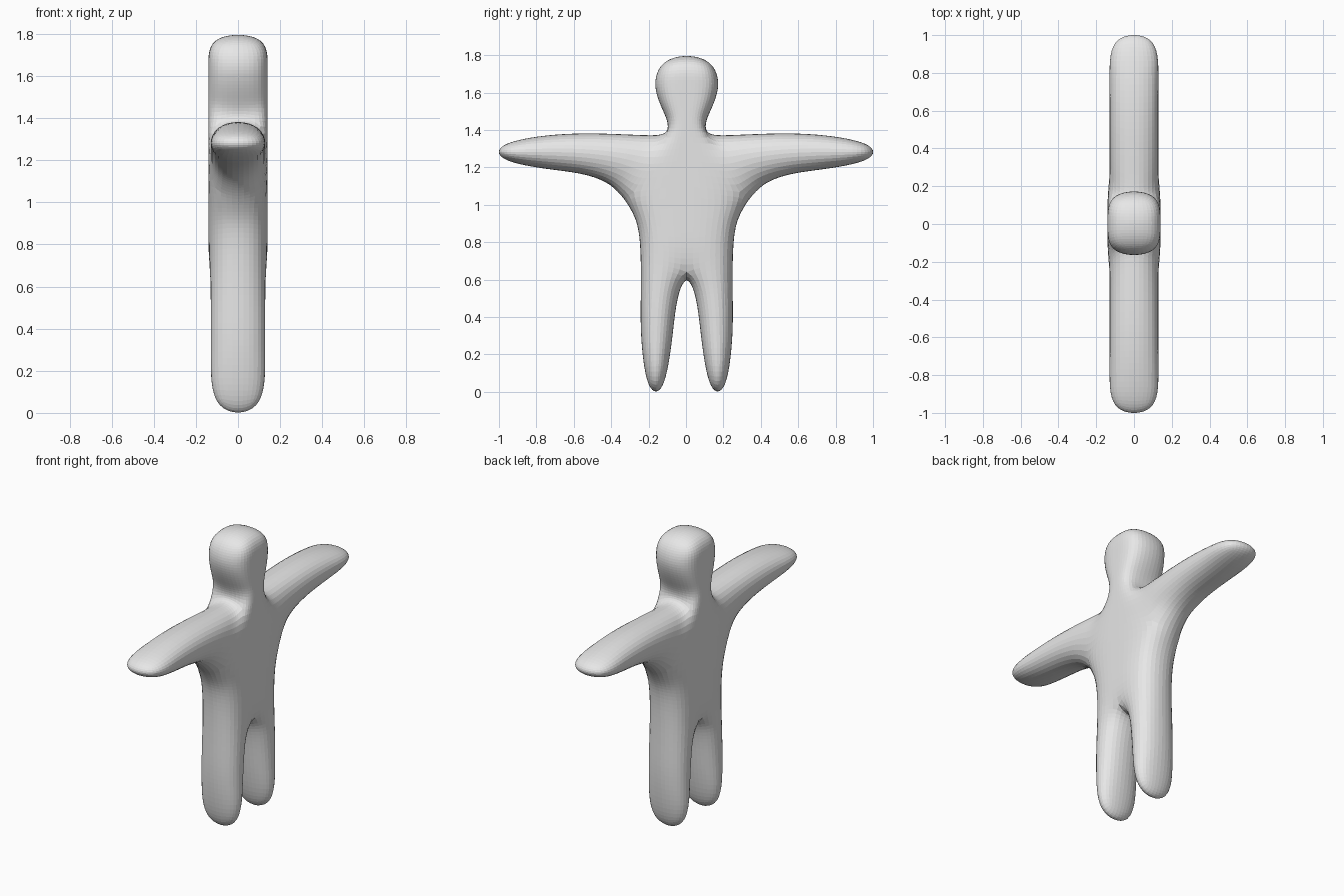
import bpy

if "Cube" in bpy.data.objects:
    bpy.data.objects.remove(bpy.data.objects["Cube"])

HALF = 0.141      # half thickness of the control cage
SHIFT = 0.004     # small sideways offset of the body

# Control outline points (y, z) on one side; names starting with c lie on the centre line
pts = {
    # centre line
    "c0": (0, 0.595), "c1": (0, 0.86), "c2": (0, 1.1), "c3": (0, 1.40),
    "c4": (0, 1.52), "c5": (0, 1.645), "c6": (0, 1.795),
    # torso side, armpit, neck
    "o0": (0.246, 0.70), "o1": (0.267, 0.90), "pit": (0.335, 1.03), "n": (0.106, 1.397),
    # leg, inner and outer edge
    "li1": (0.054, 0.47), "lo1": (0.246, 0.48),
    "li2": (0.080, 0.27), "lo2": (0.241, 0.26),
    "li3": (0.128, 0.037), "lo3": (0.202, 0.037),
    # arm, top and bottom edge
    "at1": (0.23, 1.372), "ab1": (0.43, 1.118),
    "at2": (0.50, 1.381), "ab2": (0.58, 1.168),
    "at3": (0.77, 1.367), "ab3": (0.78, 1.197),
    "at4": (0.972, 1.318), "ab4": (0.972, 1.246),
    # head side
    "h1": (0.130, 1.51), "h2": (0.168, 1.645), "h3": (0.122, 1.757),
}
quads = [
    "c0 li1 lo1 o0", "li1 li2 lo2 lo1", "li2 li3 lo3 lo2",          # leg
    "c0 o0 o1 c1", "c1 o1 pit c2", "c2 pit n c3",                   # torso
    "pit ab1 at1 n", "ab1 ab2 at2 at1", "ab2 ab3 at3 at2", "ab3 ab4 at4 at3",  # arm
    "c3 n h1 c4", "c4 h1 h2 c5", "c5 h2 h3 c6",                     # head
]

# Mirror the flat layout to both sides
index, target, flat = {}, [], []


def vert(name, side):
    key = (name, 0 if name[0] == "c" else side)
    if key not in index:
        index[key] = len(target)
        y, z = pts[name]
        target.append((y * side, z))
    return index[key]


for side in (1, -1):
    for q in quads:
        loop = [vert(n, side) for n in q.split()]
        flat.append(loop if side == 1 else loop[::-1])

# Front and back sheets joined by walls along the outline
count = len(target)
directed = {(f[i], f[(i + 1) % 4]) for f in flat for i in range(4)}
border = [(a, b) for a, b in directed if (b, a) not in directed]
border.sort()
faces = [list(f) for f in flat] + [[i + count for i in reversed(f)] for f in flat]
faces += [[b, a, a + count, b + count] for a, b in border]

mesh = bpy.data.meshes.new("body")
mesh.from_pydata([(HALF, y, z) for y, z in target] + [(-HALF, y, z) for y, z in target], [], faces)
mesh.update()
body = bpy.data.objects.new("body", mesh)
bpy.context.collection.objects.link(body)
sub = body.modifiers.new("rounding", "SUBSURF")
sub.levels = sub.render_levels = 1

# Nudge the cage until the rounded outline passes through the chosen points
cross = {min(e.vertices): e.index for e in mesh.edges
         if abs(e.vertices[0] - e.vertices[1]) == count}
for step in range(14):
    deps = bpy.context.evaluated_depsgraph_get()
    smooth = body.evaluated_get(deps).data
    total = len(mesh.vertices)
    moves = {}
    for v, e in cross.items():
        co = smooth.vertices[total + e].co
        moves[v] = ((target[v][0] - co.y) * 0.7, (target[v][1] - co.z) * 0.7)
    for v, (dy, dz) in moves.items():
        for k in (v, v + count):
            mesh.vertices[k].co.y += dy
            mesh.vertices[k].co.z += dz
    mesh.update()
    body.update_tag()
    bpy.context.view_layer.update()

# Offset everything except the hands, then round fully with flat facets
for v in mesh.vertices:
    if abs(v.co.y) < 0.7:
        v.co.y += SHIFT
sub.levels = sub.render_levels = 3
grey = bpy.data.materials.new("plain grey")
grey.diffuse_color = (0.8, 0.8, 0.8, 1)
grey.use_nodes = True
grey.node_tree.nodes["Principled BSDF"].inputs["Base Color"].default_value = grey.diffuse_color
mesh.materials.append(grey)
for p in mesh.polygons:
    p.use_smooth = False
mesh.update()
